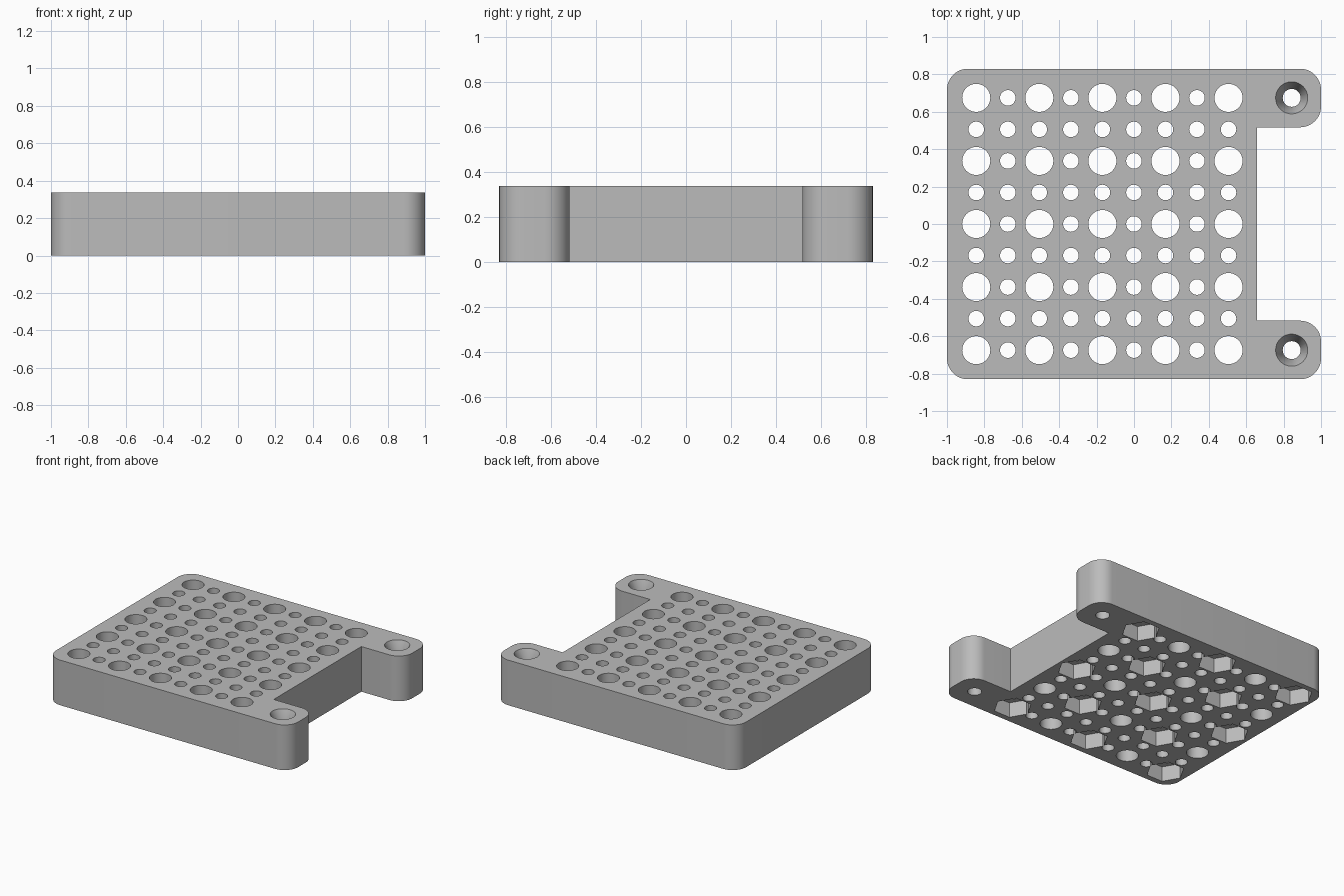
import bpy, bmesh, math
from mathutils import Vector

if "Cube" in bpy.data.objects:
    bpy.data.objects.remove(bpy.data.objects["Cube"])

HEIGHT = 0.337
STEP = 0.1686
CENTRE_X = -0.169
CORNER = 0.112
BIG, SMALL, NUT = 0.075, 0.0415, 0.131
SCREW, SINK, SINK_DEPTH = 0.048, 0.086, 0.09

grey = bpy.data.materials.new("plain grey")
grey.use_nodes = True
colour = (0.5, 0.5, 0.5, 1)
grey.diffuse_color = colour
grey.node_tree.nodes["Principled BSDF"].inputs["Base Color"].default_value = colour


def make_object(name, bm):
    bmesh.ops.recalc_face_normals(bm, faces=bm.faces)
    mesh = bpy.data.meshes.new(name)
    bm.to_mesh(mesh)
    bm.free()
    mesh.materials.append(grey)
    obj = bpy.data.objects.new(name, mesh)
    bpy.context.collection.objects.link(obj)
    return obj


def arc(x, y, start):
    """Quarter round centred on (x, y), counter-clockwise from start degrees."""
    angles = [math.radians(start + 90 * i / 12) for i in range(13)]
    return [(x + CORNER * math.cos(a), y + CORNER * math.sin(a)) for a in angles]


def add_prism(bm, x, y, z0, z1, r0, r1, sides):
    """Closed cylinder, cone or hexagonal prism with a corner on the x axis."""
    rings = []
    for z, r in ((z0, r0), (z1, r1)):
        angles = [math.tau * i / sides for i in range(sides)]
        rings.append([bm.verts.new((x + r * math.cos(a), y + r * math.sin(a), z)) for a in angles])
    low, high = rings
    bm.faces.new(low[::-1])
    bm.faces.new(high)
    for i in range(sides):
        j = (i + 1) % sides
        bm.faces.new((low[i], low[j], high[j], high[i]))


def cut(target, name, bm):
    cutter = make_object(name, bm)
    cutter.hide_render = True
    mod = target.modifiers.new(name, "BOOLEAN")
    mod.operation = "DIFFERENCE"
    mod.solver = "EXACT"
    mod.object = cutter
    bpy.context.view_layer.objects.active = target
    bpy.ops.object.modifier_apply(modifier=mod.name)
    bpy.data.objects.remove(cutter)


# Plate outline with two mounting ears on the left side
half_y, notch_x, notch_y = 0.83, 0.657, 0.517
edge_x, edge_y = 1 - CORNER, half_y - CORNER
outline = arc(edge_x, edge_y, 0) + arc(-edge_x, edge_y, 90)
outline += arc(-edge_x, -edge_y, 180) + arc(edge_x, -edge_y, 270)
outline += arc(edge_x, -notch_y - CORNER, 0)
outline += [(notch_x, -notch_y), (notch_x, notch_y)]
outline += arc(edge_x, notch_y + CORNER, 270)

bm = bmesh.new()
base = bm.faces.new([bm.verts.new((x, y, 0)) for x, y in outline])
top = bmesh.ops.extrude_face_region(bm, geom=[base], use_keep_orig=True)
top_verts = [v for v in top["geom"] if isinstance(v, bmesh.types.BMVert)]
bmesh.ops.translate(bm, verts=top_verts, vec=Vector((0, 0, HEIGHT)))
plate = make_object("perforated_plate", bm)

# Through holes, with nut pockets under every second large hole
holes, pockets, sinks = bmesh.new(), bmesh.new(), bmesh.new()
for i in range(-4, 5):
    for j in range(-4, 5):
        x, y = CENTRE_X + i * STEP, j * STEP
        large = i % 2 == 0 and j % 2 == 0
        radius = BIG if large else SMALL
        add_prism(holes, x, y, -0.1, HEIGHT + 0.1, radius, radius, 40 if large else 32)
        if large and (i + j) % 4 == 0:
            add_prism(pockets, x, y, -0.1, 0.112, NUT, NUT, 6)

# Countersunk screw holes in the ears
for side in (-1, 1):
    x, y = 0.843, side * 4 * STEP
    add_prism(holes, x, y, -0.1, HEIGHT + 0.1, SCREW, SCREW, 32)
    slope = (SINK - SCREW) / SINK_DEPTH
    add_prism(sinks, x, y, HEIGHT - SINK_DEPTH, HEIGHT + 0.02, SCREW, SINK + 0.02 * slope, 32)

cut(plate, "hole_cutter", holes)
cut(plate, "pocket_cutter", pockets)
cut(plate, "countersink_cutter", sinks)

bpy.ops.object.select_all(action="DESELECT")
plate.select_set(True)
bpy.context.view_layer.objects.active = plate
bpy.ops.object.shade_smooth_by_angle(angle=math.radians(30))
